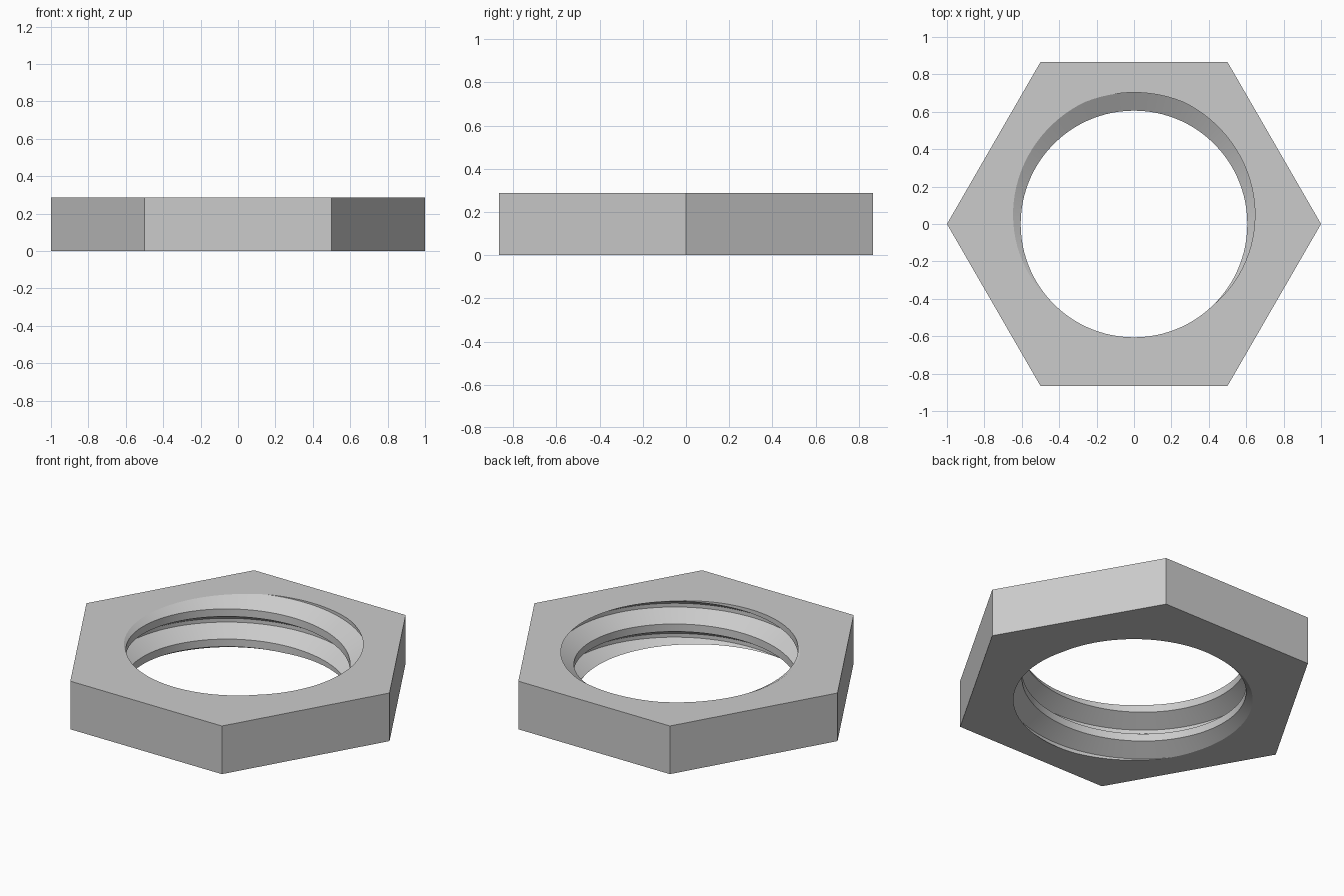
import bpy, bmesh
from math import cos, sin, pi, radians

cube = bpy.data.objects.get("Cube")
if cube:
    bpy.data.objects.remove(cube, do_unlink=True)

HEIGHT = 0.287
MINOR, MAJOR = 0.606, 0.703
PITCH = 0.18
STEPS = 100          # segments per thread turn
TURNS = 6            # longer than the nut, trimmed afterwards

# Plain grey metal
steel = bpy.data.materials.new("light_grey_metal")
steel.use_nodes = True
grey = (0.6, 0.6, 0.6, 1)
steel.diffuse_color = grey
steel.node_tree.nodes["Principled BSDF"].inputs["Base Color"].default_value = grey

bm = bmesh.new()

# Right-hand internal thread: one pitch of the profile swept along a helix
profile = [(MAJOR, -1 / 16), (MAJOR, 1 / 16), (MINOR, 3 / 8),
           (MINOR, 5 / 8), (MAJOR, 15 / 16)]
rows = []
for i in range(STEPS * TURNS + 1):
    turn = i / STEPS
    a = pi / 2 + 2 * pi * turn
    base = HEIGHT + PITCH * (turn - 4)
    rows.append([bm.verts.new((r * cos(a), r * sin(a), base + PITCH * h))
                 for r, h in profile])
for lo, hi in zip(rows, rows[1:]):
    for j in range(len(profile) - 1):
        bm.faces.new((lo[j], lo[j + 1], hi[j + 1], hi[j]))
bmesh.ops.remove_doubles(bm, verts=bm.verts[:], dist=1e-5)

# Trim the thread flush with the top and bottom of the nut
for z, direction in ((HEIGHT, 1), (0, -1)):
    bmesh.ops.bisect_plane(bm, geom=bm.verts[:] + bm.edges[:] + bm.faces[:],
                           dist=1e-6, plane_co=(0, 0, z),
                           plane_no=(0, 0, direction), clear_outer=True)
bmesh.ops.remove_doubles(bm, verts=bm.verts[:], dist=1e-5)
rims = [e for e in bm.edges if e.is_boundary]
rim_edges = {z: [e for e in rims if all(abs(v.co.z - z) < 1e-4 for v in e.verts)]
             for z in (0, HEIGHT)}

# Flat hexagonal faces around the hole
hexes = []
for z in (0, HEIGHT):
    ring = [bm.verts.new((cos(k * pi / 3), sin(k * pi / 3), z)) for k in range(6)]
    edges = [bm.edges.new((ring[k], ring[(k + 1) % 6])) for k in range(6)]
    bmesh.ops.triangle_fill(bm, use_beauty=True, use_dissolve=False,
                            edges=rim_edges[z] + edges, normal=(0, 0, 1))
    hexes.append(ring)

# Six outer sides
low, top = hexes
for k in range(6):
    n = (k + 1) % 6
    bm.faces.new((low[k], low[n], top[n], top[k]))
bmesh.ops.recalc_face_normals(bm, faces=bm.faces[:])

mesh = bpy.data.meshes.new("hex_nut")
bm.to_mesh(mesh)
bm.free()
nut = bpy.data.objects.new("hex_nut", mesh)
mesh.materials.append(steel)
bpy.context.collection.objects.link(nut)

# Smooth thread flanks, crisp corners
bpy.ops.object.select_all(action="DESELECT")
nut.select_set(True)
bpy.context.view_layer.objects.active = nut
bpy.ops.object.shade_smooth_by_angle(angle=radians(25))
